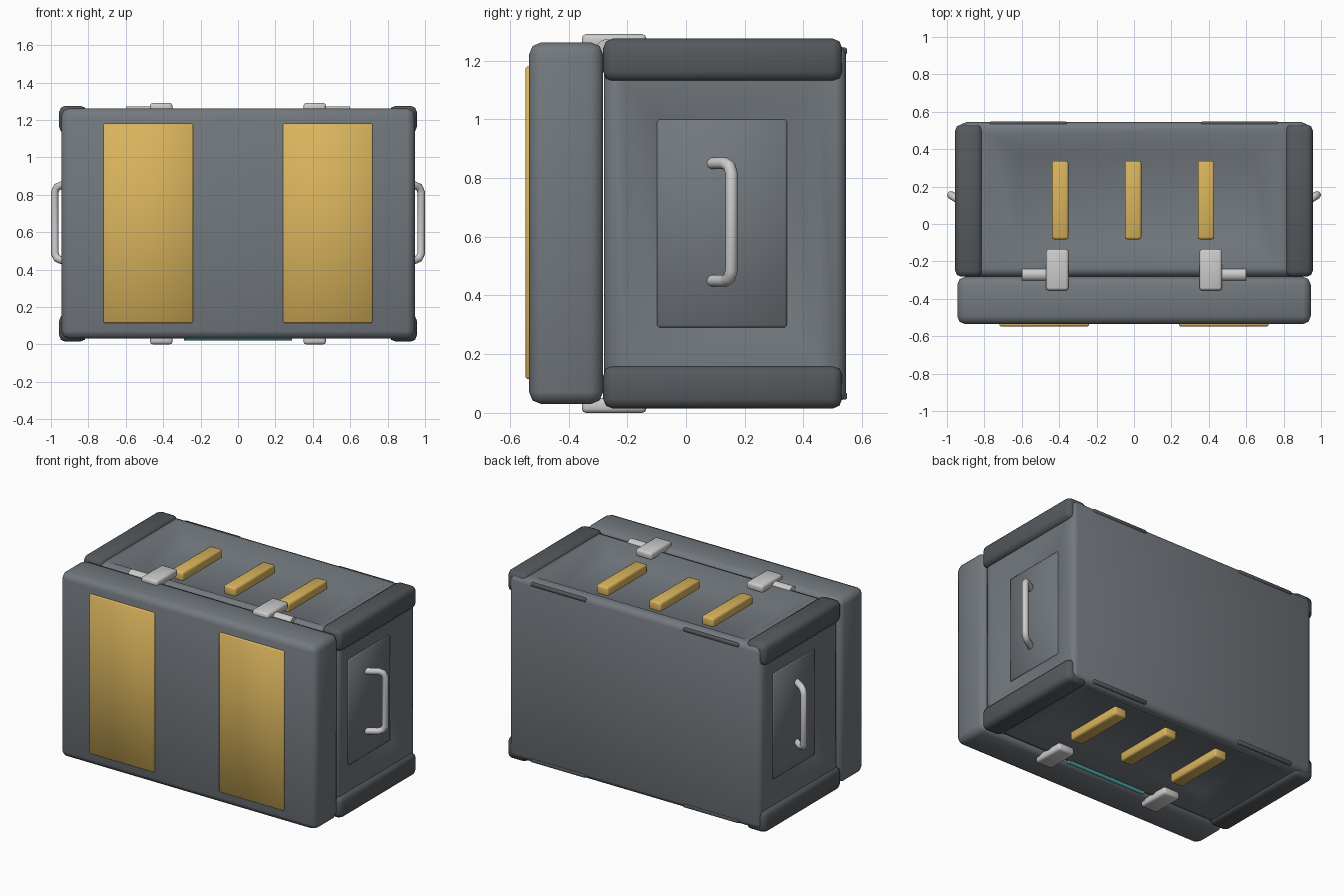
import bpy, bmesh, math
from mathutils import Vector

if "Cube" in bpy.data.objects:
    bpy.data.objects.remove(bpy.data.objects["Cube"])

MID = 0.645  # height of the horizontal mirror plane


def material(name, rgb):
    m = bpy.data.materials.new(name)
    m.diffuse_color = (*rgb, 1)
    m.use_nodes = True
    m.node_tree.nodes["Principled BSDF"].inputs["Base Color"].default_value = m.diffuse_color
    return m


GREY = material("shell_grey", (0.17, 0.19, 0.21))
DARK = material("trim_dark", (0.09, 0.10, 0.11))
GOLD = material("panel_gold", (0.70, 0.46, 0.11))
PALE = material("metal_pale", (0.65, 0.65, 0.66))
TEAL = material("hinge_teal", (0.08, 0.40, 0.42))


def finish(ob, mat, angle=50):
    ob.data.materials.append(mat)
    bpy.ops.object.select_all(action='DESELECT')
    ob.select_set(True)
    bpy.context.view_layer.objects.active = ob
    bpy.ops.object.shade_smooth_by_angle(angle=math.radians(angle))
    return ob


def from_bmesh(bm, name, mat):
    bmesh.ops.recalc_face_normals(bm, faces=bm.faces)
    me = bpy.data.meshes.new(name)
    bm.to_mesh(me)
    bm.free()
    ob = bpy.data.objects.new(name, me)
    bpy.context.collection.objects.link(ob)
    return finish(ob, mat)


def box_bmesh(lo, hi, bevel, segments=2):
    lo, hi = Vector(lo), Vector(hi)
    bm = bmesh.new()
    bmesh.ops.create_cube(bm, size=1)
    for v in bm.verts:
        v.co = (lo + hi) / 2 + v.co * (hi - lo)
    if bevel:
        bmesh.ops.bevel(bm, geom=bm.edges[:], offset=bevel, segments=segments,
                        profile=0.5, affect='EDGES')
    return bm


def box(name, lo, hi, bevel, mat, segments=2):
    lo, hi = ([min(a, b) for a, b in zip(lo, hi)], [max(a, b) for a, b in zip(lo, hi)])
    return from_bmesh(box_bmesh(lo, hi, bevel, segments), name, mat)


def rod(name, center, radius, length, mat):
    bm = bmesh.new()
    bmesh.ops.create_cone(bm, cap_ends=True, segments=16, radius1=radius,
                          radius2=radius, depth=length)
    for v in bm.verts:
        v.co = Vector((v.co.z, v.co.y, -v.co.x)) + Vector(center)
    return from_bmesh(bm, name, mat)


# Main body: bevelled box with a sloped recess on both ends, top and bottom
bm = box_bmesh((-0.93, -0.28, 0.035), (0.93, 0.545, 1.255), 0.035)


def recess(axis, sign, steps):
    bm.faces.ensure_lookup_table()
    face = max(bm.faces, key=lambda f: f.calc_center_median()[axis] * sign)
    for depth, lo, hi in steps:
        mid = face.calc_center_median()
        bmesh.ops.inset_individual(bm, faces=[face], thickness=0.02)
        for v in face.verts:
            for i in range(3):
                if i == axis:
                    v.co[i] -= sign * depth
                else:
                    v.co[i] = lo[i] if v.co[i] < mid[i] else hi[i]


for s in (-1, 1):
    recess(0, s, [(0, (0, -0.21, 0.17), (0, 0.455, 1.12)),
                  (0.05, (0, -0.10, 0.29), (0, 0.345, 1.0))])
    recess(2, s, [(0, (-0.77, -0.23, 0), (0.77, 0.48, 0)),
                  (0.065, (-0.63, -0.11, 0), (0.63, 0.365, 0))])
from_bmesh(bm, "case_body", GREY)

# Lid with two gold front panels
box("lid", (-0.945, -0.535, 0.03), (0.945, -0.282, 1.262), 0.042, GREY)
for s in (-1, 1):
    box("front_panel", (s * 0.24, -0.547, 0.115), (s * 0.72, -0.525, 1.18), 0.006, GOLD, 1)

for s in (-1, 1):
    # Raised plate inside each end recess
    box("side_plate", (s * 0.86, -0.10, 0.29), (s * 0.887, 0.345, 1.0), 0.008, GREY, 1)

    # Bent tube handle on each end
    cu = bpy.data.curves.new("side_handle", 'CURVE')
    cu.dimensions = '3D'
    cu.bevel_depth = 0.021
    cu.bevel_resolution = 3
    cu.use_fill_caps = True
    half = [(0.875, 0.088, 0.20), (0.945, 0.133, 0.20), (0.968, 0.148, 0.19),
            (0.979, 0.155, 0.165)]
    path = half + [(x, y, -z) for x, y, z in reversed(half)]
    sp = cu.splines.new('POLY')
    sp.points.add(len(path) - 1)
    for p, (x, y, z) in zip(sp.points, path):
        p.co = (s * x, y, z + MID + 0.005, 1)
    ob = bpy.data.objects.new("side_handle", cu)
    bpy.context.collection.objects.link(ob)
    bpy.ops.object.select_all(action='DESELECT')
    ob.select_set(True)
    bpy.context.view_layer.objects.active = ob
    bpy.ops.object.convert(target='MESH')
    finish(bpy.context.object, PALE, 60)

for t in (-1, 1):
    def zz(h):
        return MID + t * h

    # Gold ribs in the top and bottom recesses
    for x in (-0.395, -0.005, 0.385):
        box("gold_rib", (x - 0.044, -0.082, zz(0.53)), (x + 0.044, 0.338, zz(0.598)), 0.012, GOLD)

    for s in (-1, 1):
        # Corner guards running front to back
        box("corner_guard", (s * 0.81, -0.282, zz(0.485)), (s * 0.956, 0.532, zz(0.63)),
            0.032, DARK)
        # Latches
        x = s * 0.41
        box("latch", (x - 0.06, -0.355, zz(0.595)), (x + 0.06, -0.135, zz(0.645)), 0.014, PALE)
        # Rear feet strips along the back edge
        box("rear_strip", (s * 0.36, 0.522, zz(0.575)), (s * 0.77, 0.549, zz(0.60)),
            0.008, DARK)

# Latch pins on top, hinge rod underneath
for s in (-1, 1):
    rod("latch_pin", (s * 0.50, -0.27, 1.237), 0.036, 0.2, PALE)
rod("hinge_rod", (0, -0.262, 0.035), 0.014, 0.58, TEAL)
